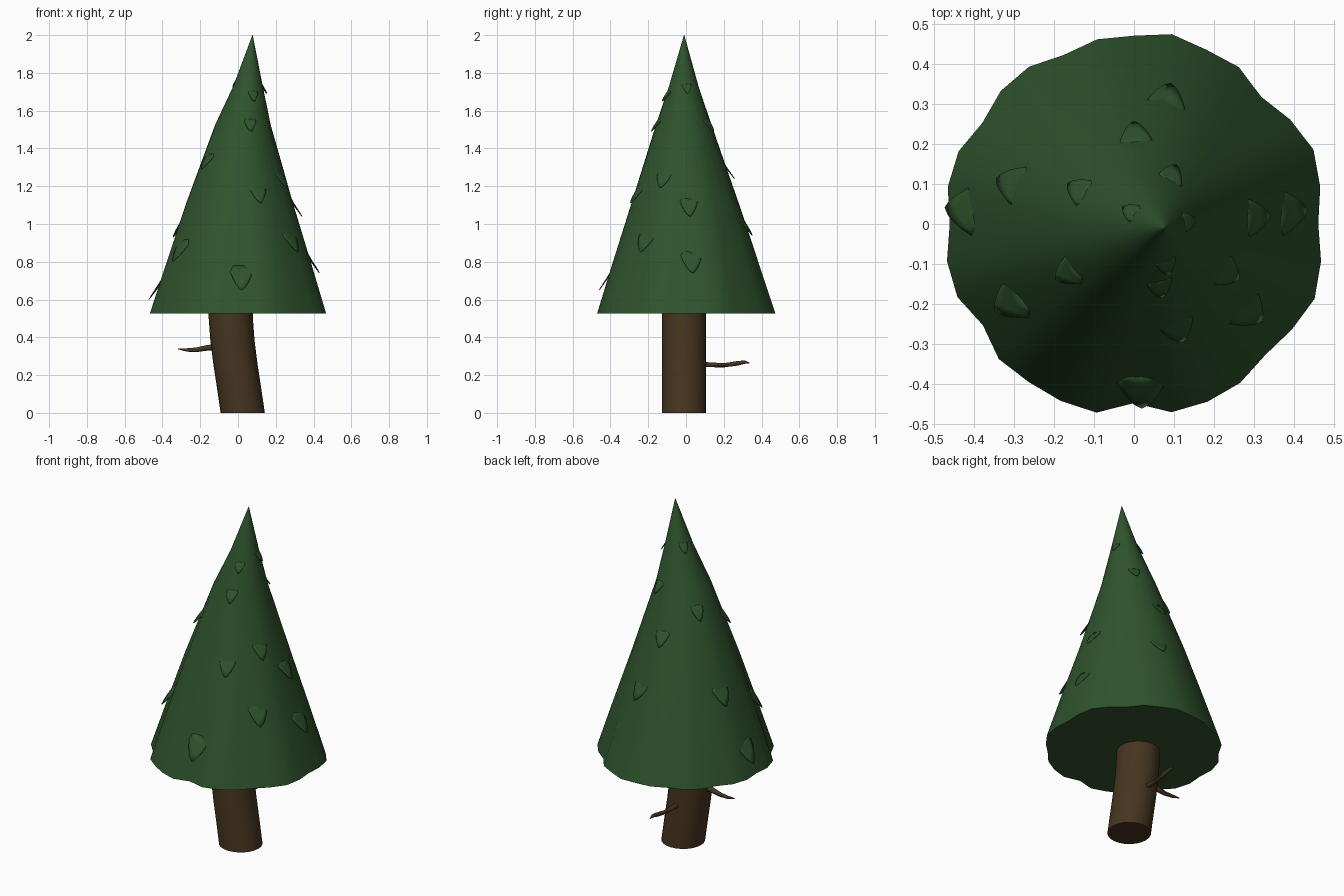
import bpy, bmesh, math
from mathutils import Vector

if "Cube" in bpy.data.objects:
    bpy.data.objects.remove(bpy.data.objects["Cube"])


def material(name, rgb):
    m = bpy.data.materials.new(name)
    m.diffuse_color = (*rgb, 1)
    m.use_nodes = True
    m.node_tree.nodes["Principled BSDF"].inputs["Base Color"].default_value = m.diffuse_color
    return m


GREEN = material("needles", (0.028, 0.088, 0.026))
BROWN = material("bark", (0.062, 0.036, 0.014))


def make_object(name, verts, faces, mat):
    me = bpy.data.meshes.new(name)
    me.from_pydata(verts, [], faces)
    bm = bmesh.new()
    bm.from_mesh(me)
    bmesh.ops.recalc_face_normals(bm, faces=bm.faces)
    bm.to_mesh(me)
    bm.free()
    me.materials.append(mat)
    ob = bpy.data.objects.new(name, me)
    bpy.context.collection.objects.link(ob)
    bpy.ops.object.select_all(action='DESELECT')
    ob.select_set(True)
    bpy.context.view_layer.objects.active = ob
    bpy.ops.object.shade_smooth_by_angle(angle=math.radians(45))
    return ob


def loft(name, rings, mat):
    """Skin equal-sized rings and cap both ends."""
    n = len(rings[0])
    verts = [p for r in rings for p in r]
    faces = [(i * n + j, i * n + (j + 1) % n, (i + 1) * n + (j + 1) % n, (i + 1) * n + j)
             for i in range(len(rings) - 1) for j in range(n)]
    faces += [tuple(range(n)), tuple(range(len(verts) - n, len(verts)))]
    return make_object(name, verts, faces, mat)


# Foliage profile: height, radius, axis x, axis y
PROFILE = [(0.525, 0.46, 0, 0), (0.80, 0.378, 0.004, -0.003), (1.10, 0.286, 0.008, -0.006),
           (1.525, 0.147, 0.026, -0.012), (1.73, 0.078, 0.053, -0.012), (2.0, 0.001, 0.077, -0.01)]


def section(z):
    for a, b in zip(PROFILE, PROFILE[1:]):
        if z <= b[0]:
            t = (z - a[0]) / (b[0] - a[0])
            return [a[k] + (b[k] - a[k]) * t for k in (1, 2, 3)]
    return PROFILE[-1][1:]


def on_cone(z, ang, out=0.0):
    r, cx, cy = section(z)
    return Vector((cx + (r + out) * math.cos(ang), cy + (r + out) * math.sin(ang), z))


# Foliage cone with a wavy hem (hem radii counter-clockwise from +x)
HEM = [.460, .474, .485, .469, .449, .471, .471, .483, .470, .470, .457, .472, .470, .455, .474, .474,
       .460, .476, .477, .454, .477, .474, .478, .480, .447, .479, .480, .477, .463, .474, .488, .476]
rings = []
for z, r, _, _ in PROFILE:
    wave = max(0, 1 - (z - 0.525) / 0.8)
    rings.append([on_cone(z, 2 * math.pi * j / 32, (h - 0.46) * wave) for j, h in enumerate(HEM)])
loft("foliage", rings, GREEN)

# Needle tufts, located by their drooping tips
TIPS = [(.02, -.46, .65), (.12, -.29, 1.11), (.07, -.18, 1.49), (.08, -.11, 1.65),
        (.43, .035, .74), (.33, .02, 1.04), (.25, -.13, 1.19), (.15, .01, 1.69),
        (.33, -.25, .85), (-.335, -.21, .80), (-.165, -.12, 1.29), (-.335, .11, .93),
        (.09, .345, .94), (0, .255, 1.24), (.11, .155, 1.49), (-.165, .1, 1.38),
        (-.04, .05, 1.72), (-.46, .04, .60)]


def tuft(x, y, z):
    r, cx, cy = section(z)
    ang = math.atan2(y - cy, x - cx)
    w = 0.135 - 0.07 * (z - 0.6)
    h, lift, rows, cols = 0.75 * w, 0.27 * w, 4, 9
    verts, faces = [], []
    for i in range(rows):
        v = i / (rows - 1)
        for j in range(cols):
            u = 2 * j / (cols - 1) - 1
            low = h * abs(u) ** 1.4
            dz = low + (1.3 * h - low) * v
            out = lift * (1 - abs(u) ** 1.5) * (1 - v) ** 1.3 - 0.004 * v
            verts.append(on_cone(z + dz, ang + u * w / 2 * (1 - 0.25 * v) / r, out))
    for i in range(rows - 1):
        for j in range(cols - 1):
            a = i * cols + j
            faces.append((a, a + 1, a + cols + 1, a + cols))
    ob = make_object("needle_tuft", verts, faces, GREEN)
    mod = ob.modifiers.new("thickness", 'SOLIDIFY')
    mod.thickness = 0.004
    mod.offset = 0


for tip in TIPS:
    tuft(*tip)

# Bent trunk
TRUNK = [(0, .025), (.13, .006), (.26, -.014), (.39, -.030), (.50, -.038), (.54, -.039)]
loft("trunk", [[(cx + .117 * math.cos(a), -.01 + .117 * math.sin(a), z)
                for a in (2 * math.pi * j / 24 for j in range(24))] for z, cx in TRUNK], BROWN)


# Twigs: tapered tubes along a short path of (point, radius)
def twig(name, path):
    pts = [Vector(p) for p, _ in path]
    rings = []
    for i, (p, (_, r)) in enumerate(zip(pts, path)):
        d = (pts[min(i + 1, len(pts) - 1)] - pts[max(i - 1, 0)]).normalized()
        side = d.cross(Vector((0, 0, 1))).normalized()
        up = side.cross(d)
        rings.append([p + r * (side * math.cos(a) + up * math.sin(a))
                      for a in (2 * math.pi * j / 8 for j in range(8))])
    loft(name, rings, BROWN)


twig("left_twig", [((-.10, -.01, .348), .017), ((-.16, -.01, .345), .015), ((-.22, -.005, .334), .012),
                   ((-.27, 0, .333), .009), ((-.317, 0, .339), .002)])
twig("back_twig", [((-.01, .06, .257), .015), ((-.01, .12, .255), .013), ((-.005, .20, .252), .011),
                   ((0, .27, .262), .012), ((0, .31, .269), .009), ((0, .336, .264), .002)])
